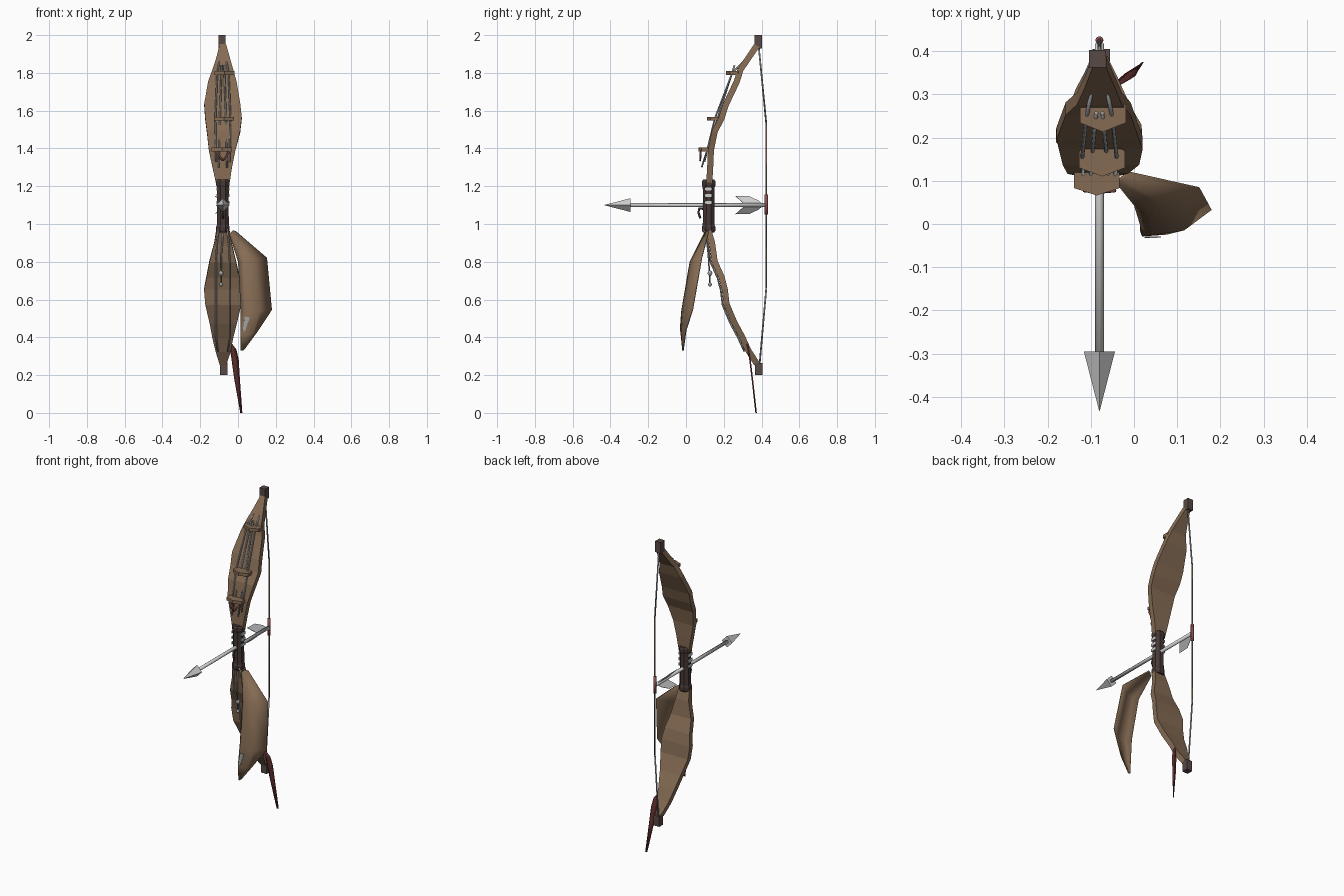
import bpy, bmesh, math
from mathutils import Vector

if "Cube" in bpy.data.objects:
    bpy.data.objects.remove(bpy.data.objects["Cube"])

CX = -0.08          # centre line of the bow
GRIP_Y = 0.12


def material(name, rgb):
    m = bpy.data.materials.new(name)
    m.diffuse_color = (*rgb, 1)
    m.use_nodes = True
    m.node_tree.nodes["Principled BSDF"].inputs["Base Color"].default_value = m.diffuse_color
    return m


WOOD = material("brown wood", (0.235, 0.148, 0.088))
DARK = material("dark leather", (0.062, 0.040, 0.037))
CAP = material("grey brown cap", (0.098, 0.067, 0.060))
STEEL = material("light steel", (0.62, 0.62, 0.62))
CORD = material("grey cord", (0.36, 0.37, 0.36))
STRING = material("tan string", (0.24, 0.165, 0.105))
RED = material("dark red", (0.125, 0.030, 0.030))
SERVING = material("faded red", (0.25, 0.075, 0.07))


def mesh_object(name, verts, faces, mat, smooth=False):
    me = bpy.data.meshes.new(name)
    me.from_pydata([tuple(v) for v in verts], [], faces)
    bm = bmesh.new()
    bm.from_mesh(me)
    bmesh.ops.recalc_face_normals(bm, faces=bm.faces)
    bm.to_mesh(me)
    bm.free()
    me.materials.append(mat)
    for p in me.polygons:
        p.use_smooth = smooth
    ob = bpy.data.objects.new(name, me)
    bpy.context.collection.objects.link(ob)
    return ob


def loft(name, rings, mat, smooth=False):
    """Skin a list of equal sized rings and cap both ends."""
    n = len(rings[0])
    verts = [v for r in rings for v in r]
    faces = [(i * n + j, i * n + (j + 1) % n, (i + 1) * n + (j + 1) % n, (i + 1) * n + j)
             for i in range(len(rings) - 1) for j in range(n)]
    faces += [tuple(range(n)), tuple(range(len(verts) - n, len(verts)))]
    return mesh_object(name, verts, faces, mat, smooth)


def box(name, lo, hi, mat):
    rings = [[(lo[0], lo[1], z), (hi[0], lo[1], z), (hi[0], hi[1], z), (lo[0], hi[1], z)]
             for z in (lo[2], hi[2])]
    return loft(name, rings, mat)


def tube(name, points, radius, mat, sides=8, smooth=True):
    pts = [Vector(p) for p in points]
    rings = []
    for i, p in enumerate(pts):
        d = (pts[min(i + 1, len(pts) - 1)] - pts[max(i - 1, 0)]).normalized()
        u = d.cross(Vector((1, 0, 0)) if abs(d.x) < 0.9 else Vector((0, 1, 0))).normalized()
        w = d.cross(u)
        rings.append([p + radius * (u * math.cos(a) + w * math.sin(a))
                      for a in (2 * math.pi * k / sides for k in range(sides))])
    return loft(name, rings, mat, smooth)


def plate(name, points, mat, thickness):
    ob = mesh_object(name, points, [tuple(range(len(points)))], mat)
    mod = ob.modifiers.new("thickness", 'SOLIDIFY')
    mod.thickness = thickness
    mod.offset = 0
    return ob


# Limbs: flat ribbons, each station is (y, z, left width, right width)
def limb(name, stations, thick=0.032):
    rings = []
    for i, (y, z, wl, wr) in enumerate(stations):
        a, b = stations[max(i - 1, 0)], stations[min(i + 1, len(stations) - 1)]
        d = Vector((0, b[0] - a[0], b[1] - a[1])).normalized()
        n = Vector((0, d.z, -d.y)) * thick / 2
        c = Vector((CX, y, z))
        l, r = Vector((wl, 0, 0)), Vector((wr, 0, 0))
        rings.append([c - l - n, c + r - n, c + r + n, c - l + n])
    return loft(name, rings, WOOD)


UPPER = [(0.122, 1.20, 0.033, 0.033), (0.128, 1.30, 0.055, 0.048), (0.132, 1.39, 0.074, 0.066),
         (0.152, 1.49, 0.085, 0.092), (0.188, 1.56, 0.094, 0.100), (0.210, 1.63, 0.099, 0.092),
         (0.267, 1.75, 0.078, 0.072), (0.290, 1.82, 0.052, 0.052),
         (0.328, 1.875, 0.034, 0.036), (0.375, 1.945, 0.016, 0.016)]
LOWER = [(0.115, 0.98, 0.033, 0.033), (0.138, 0.90, 0.046, 0.046), (0.152, 0.80, 0.072, 0.070),
         (0.188, 0.72, 0.087, 0.087), (0.205, 0.655, 0.100, 0.098), (0.215, 0.575, 0.093, 0.097),
         (0.255, 0.48, 0.070, 0.074), (0.298, 0.40, 0.055, 0.054), (0.33, 0.33, 0.038, 0.040),
         (0.375, 0.26, 0.016, 0.018)]
limb("upper_limb", UPPER)
limb("lower_limb", LOWER)

# Tip caps
box("upper_tip_cap", (-0.104, 0.362, 1.93), (-0.066, 0.402, 2.0), CAP)
box("lower_tip_cap", (-0.096, 0.365, 0.20), (-0.055, 0.405, 0.265), CAP)

# Grip with a flared rim at each end
profile = [(0.955, 0.032), (0.965, 0.039), (0.985, 0.039), (0.995, 0.034), (1.10, 0.033),
           (1.195, 0.034), (1.205, 0.039), (1.225, 0.039), (1.235, 0.032)]
loft("grip", [[(CX + r * math.cos(a), GRIP_Y + r * math.sin(a), z)
               for a in (math.pi * (2 * k + 1) / 8 for k in range(8))] for z, r in profile], DARK)
# Pale bands on both sides of the grip
for side in (-1, 1):
    for z in (1.115, 1.15, 1.185):
        x = CX + side * 0.032
        box("grip_band", (x - 0.003, 0.098, z - 0.008), (x + 0.003, 0.138, z + 0.008), STEEL)

# Bow string with the faded red serving in its middle
mid = [(CX, 0.425, 1.53), (CX, 0.425, 0.66)]
tube("upper_string", [(CX, 0.385, 1.94), mid[0]], 0.0045, CORD)
tube("middle_string", mid, 0.0045, STRING)
tube("lower_string", [mid[1], (CX, 0.39, 0.26)], 0.0045, CORD)
tube("string_serving", [(CX, 0.425, 1.05), (CX, 0.425, 1.155)], 0.0095, SERVING)

# Arrow
Z = 1.1
tube("arrow_shaft", [(CX, -0.30, Z), (CX, 0.418, Z)], 0.0105, STEEL)
loft("arrow_head", [[(CX + r * c, y, Z + r * s) for c, s in ((1, 0), (0, 1), (-1, 0), (0, -1))]
                    for y, r in ((-0.295, 0.036), (-0.433, 0.0005))], STEEL)
for a in (math.radians(130), math.radians(230)):
    plate("arrow_fletching", [(CX + r * math.cos(a), y, Z + r * math.sin(a)) for y, r in
                              ((0.405, 0.006), (0.31, 0.006), (0.262, 0.062), (0.335, 0.060),
                               (0.385, 0.03))], STEEL, 0.003)

# Hexagonal cord guides: (centre x, front y, back y, z)
for x, y0, y1, z in ((-0.072, 0.213, 0.297, 1.80), (-0.074, 0.11, 0.19, 1.557),
                     (-0.086, 0.066, 0.135, 1.395)):
    h, q = 0.053, (y1 - y0) / 4
    outline = [(x, y0), (x + h, y0 + q), (x + h, y1 - q), (x, y1), (x - h, y1 - q), (x - h, y0 + q)]
    loft("cord_guide", [[(px, py, z + dz) for px, py in outline] for dz in (-0.010, 0.010)], WOOD)

# Cords in front of the upper limb: a straight inner pair and an outer pair
for side in (-1, 1):
    tube("inner_cord", [(CX + side * 0.022, 0.083, 1.30), (CX + side * 0.016, 0.166, 1.557),
                        (CX + side * 0.007, 0.257, 1.84)], 0.0045, CORD)
    tube("outer_cord", [(CX + side * 0.036, 0.098, 1.33), (CX + side * 0.040, 0.152, 1.557),
                        (CX + side * 0.030, 0.245, 1.80), (CX + side * 0.016, 0.318, 1.875)],
         0.0045, CORD)

# Cords lying on the front of the lower limb
for side in (-1, 1):
    tube("lower_cord", [(CX + side * min(0.036, wl * 0.7), y - 0.021, z - 0.005)
                        for y, z, wl, wr in LOWER[:-1]], 0.0045, CORD)

# Hanging charm, red knot and small hook
tube("charm_cord", [(CX, 0.105, 0.95), (CX - 0.008, 0.118, 0.84), (CX - 0.01, 0.127, 0.69)], 0.004, CORD)
for z, r in ((0.68, 0.011), (0.74, 0.014)):
    loft("charm_bead", [[(CX - 0.01 + r * s * math.cos(k * math.pi / 4),
                          0.127 + r * s * math.sin(k * math.pi / 4), z + r * h)
                         for k in range(8)] for s, h in ((0.4, -1), (1, 0), (0.4, 1))], CORD, True)
for side in (-1, 1):
    tube("red_knot", [(CX + side * 0.035, 0.078, 1.383), (CX, 0.075, 1.335)], 0.005, SERVING)
tube("grip_hook", [(CX, 0.09, 1.08), (CX, 0.070, 1.083), (CX, 0.066, 1.06), (CX, 0.076, 1.03)], 0.006, DARK)

# Large curved feather: four columns from inner edge to outer edge
rows = [[(-0.045, 0.103, 0.945), (-0.038, 0.10, 0.955), (-0.028, 0.108, 0.965), (-0.012, 0.12, 0.96)],
        [(0.002, 0.045, 0.80), (0.03, 0.022, 0.80), (0.085, 0.035, 0.81), (0.152, 0.083, 0.82)],
        [(0.016, 0.0, 0.55), (0.04, -0.024, 0.53), (0.115, -0.012, 0.54), (0.178, 0.035, 0.545)],
        [(0.016, -0.014, 0.34), (0.02, -0.026, 0.42), (0.075, -0.022, 0.42), (0.105, 0.0, 0.435)],
        [(0.016, -0.014, 0.33), (0.02, -0.017, 0.33), (0.027, -0.017, 0.33), (0.036, -0.012, 0.342)]]
feather = mesh_object("large_feather", [p for r in rows for p in r],
                      [(4 * i + j, 4 * i + j + 1, 4 * i + j + 5, 4 * i + j + 4)
                       for i in range(4) for j in range(3)], WOOD, True)
solid = feather.modifiers.new("thickness", 'SOLIDIFY')
solid.thickness = 0.006
solid.offset = 0
plate("feather_mark", [(0.024, -0.031, 0.43), (0.038, -0.031, 0.435), (0.062, -0.030, 0.505),
                       (0.036, -0.031, 0.51)], CORD, 0.003)

# Red feather hanging from the lower tip: a thin smooth blade
red_rows = [(-0.045, -0.034, 0.37, 0.322), (-0.042, -0.008, 0.335, 0.332), (-0.034, 0.004, 0.28, 0.340),
            (-0.020, 0.010, 0.18, 0.352), (0.012, 0.023, 0.0, 0.372)]
loft("red_feather", [[(x0, y - 0.003, z), ((x0 + x1) / 2, y - 0.005, z), (x1, y + 0.003, z),
                      ((x0 + x1) / 2, y + 0.002, z)] for x0, x1, z, y in red_rows], RED, True)
